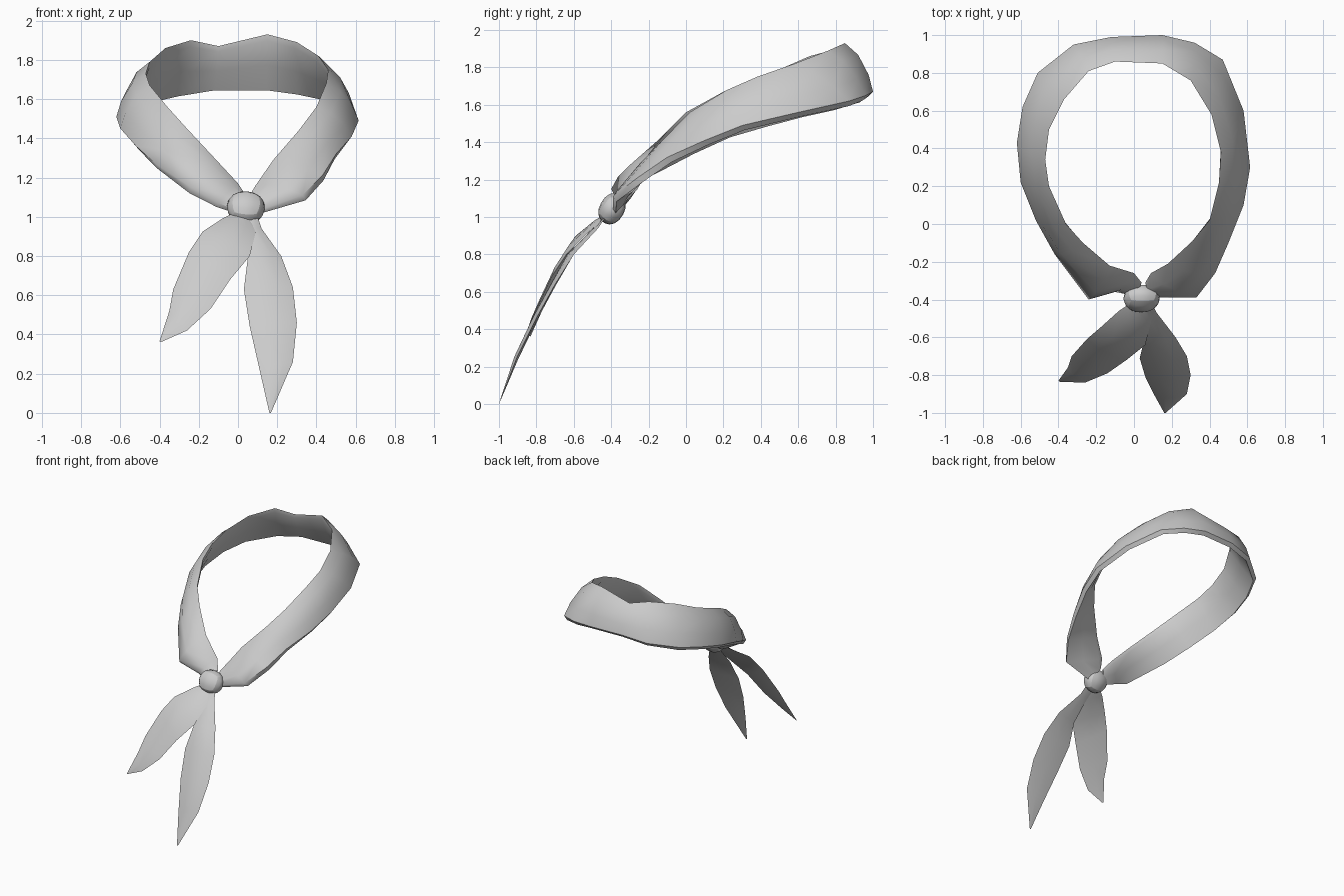
import bpy, bmesh
from mathutils import Vector


def finish(obj, angle=1.0):
    bpy.ops.object.select_all(action='DESELECT')
    obj.select_set(True)
    bpy.context.view_layer.objects.active = obj
    bpy.ops.object.shade_smooth_by_angle(angle=angle)


def cloth(name, stations, section):
    """Loft a folded cloth section between two edge lines.
    stations: x,y,z of one edge then of the other; section: (across, outward)."""
    edges = [(Vector(s[:3]), Vector(s[3:])) for s in stations]
    mids = [(a + b) / 2 for a, b in edges]
    bm = bmesh.new()
    rings = []
    last = len(edges) - 1
    for i, (a, b) in enumerate(edges):
        along = mids[min(i + 1, last)] - mids[max(i - 1, 0)]
        out = along.cross(b - a).normalized()
        puff = min(1, (b - a).length / 0.2)
        rings.append([bm.verts.new(a.lerp(b, t) + out * h * puff) for t, h in section])
    n = len(section)
    for r, q in zip(rings, rings[1:]):
        for k in range(n):
            bm.faces.new((r[k], r[(k + 1) % n], q[(k + 1) % n], q[k]))
    bm.faces.new(rings[0])
    bm.faces.new(rings[-1])
    bmesh.ops.recalc_face_normals(bm, faces=bm.faces)
    me = bpy.data.meshes.new(name)
    bm.to_mesh(me)
    bm.free()
    obj = bpy.data.objects.new(name, me)
    bpy.context.collection.objects.link(obj)
    finish(obj)
    return obj


# Neck band: upper edge and lower edge, from the knot round the back
left_half = [
    (.04, -.31, 1.11, .00, -.38, 1.03), (.00, -.26, 1.17, -.10, -.36, 1.07),
    (-.13, -.22, 1.31, -.24, -.40, 1.15), (-.27, -.10, 1.46, -.42, -.16, 1.27),
    (-.36, .00, 1.56, -.52, .02, 1.36), (-.45, .20, 1.67, -.60, .22, 1.45),
    (-.47, .34, 1.73, -.62, .43, 1.51), (-.45, .50, 1.79, -.59, .62, 1.56),
    (-.37, .66, 1.86, -.51, .80, 1.60), (-.24, .81, 1.90, -.32, .95, 1.64),
    (-.10, .86, 1.87, -.12, .99, 1.67)]
right_half = [
    (.15, .85, 1.93, .15, 1.0, 1.67), (.30, .76, 1.89, .32, .96, 1.65),
    (.41, .58, 1.82, .47, .87, 1.62), (.46, .38, 1.75, .58, .60, 1.56),
    (.45, .22, 1.68, .615, .30, 1.49), (.40, .02, 1.56, .58, .10, 1.41),
    (.31, -.09, 1.44, .50, -.10, 1.32), (.18, -.21, 1.29, .43, -.26, 1.21),
    (.09, -.26, 1.16, .33, -.39, 1.11), (.06, -.31, 1.11, .10, -.39, 1.03)]
fold = [(0, 0), (.3, .03), (.7, .025), (1, 0), (1.03, -.035), (.55, -.03), (.1, -.015)]
cloth("neck_band", left_half + right_half, fold)

# Two hanging tails, thin and slightly puffed in the middle
leaf = [(0, 0), (.3, .018), (.7, .018), (1, 0), (.5, -.008)]
cloth("left_tail", [
    (-.02, -.42, 1.02, .06, -.44, .99), (-.08, -.46, .99, .09, -.52, .92),
    (-.18, -.55, .925, .06, -.64, .80), (-.25, -.61, .82, -.04, -.72, .68),
    (-.33, -.70, .63, -.14, -.79, .53), (-.35, -.76, .52, -.26, -.84, .42),
    (-.40, -.83, .365, -.395, -.835, .36)], leaf)
cloth("right_tail", [
    (.02, -.41, 1.02, .10, -.43, 1.00), (.04, -.50, .93, .12, -.47, .94),
    (.05, -.63, .79, .22, -.60, .80), (.03, -.71, .63, .28, -.70, .64),
    (.06, -.81, .44, .30, -.80, .46), (.11, -.91, .22, .28, -.90, .26),
    (.16, -1.0, 0, .168, -1.0, 0)], leaf)

# Knot: rounded block, narrower at the bottom, leaning with the cloth
bpy.ops.mesh.primitive_cube_add(size=2, location=(.04, -.395, 1.045), rotation=(-.5, .08, 0))
knot = bpy.context.object
knot.name = "knot"
for v in knot.data.vertices:
    w = .125 if v.co.z > 0 else .105
    v.co = (v.co.x * w, v.co.y * .08, v.co.z * .105)
knot.modifiers.new("round", 'SUBSURF').levels = 2
knot.modifiers["round"].render_levels = 2
finish(knot)
